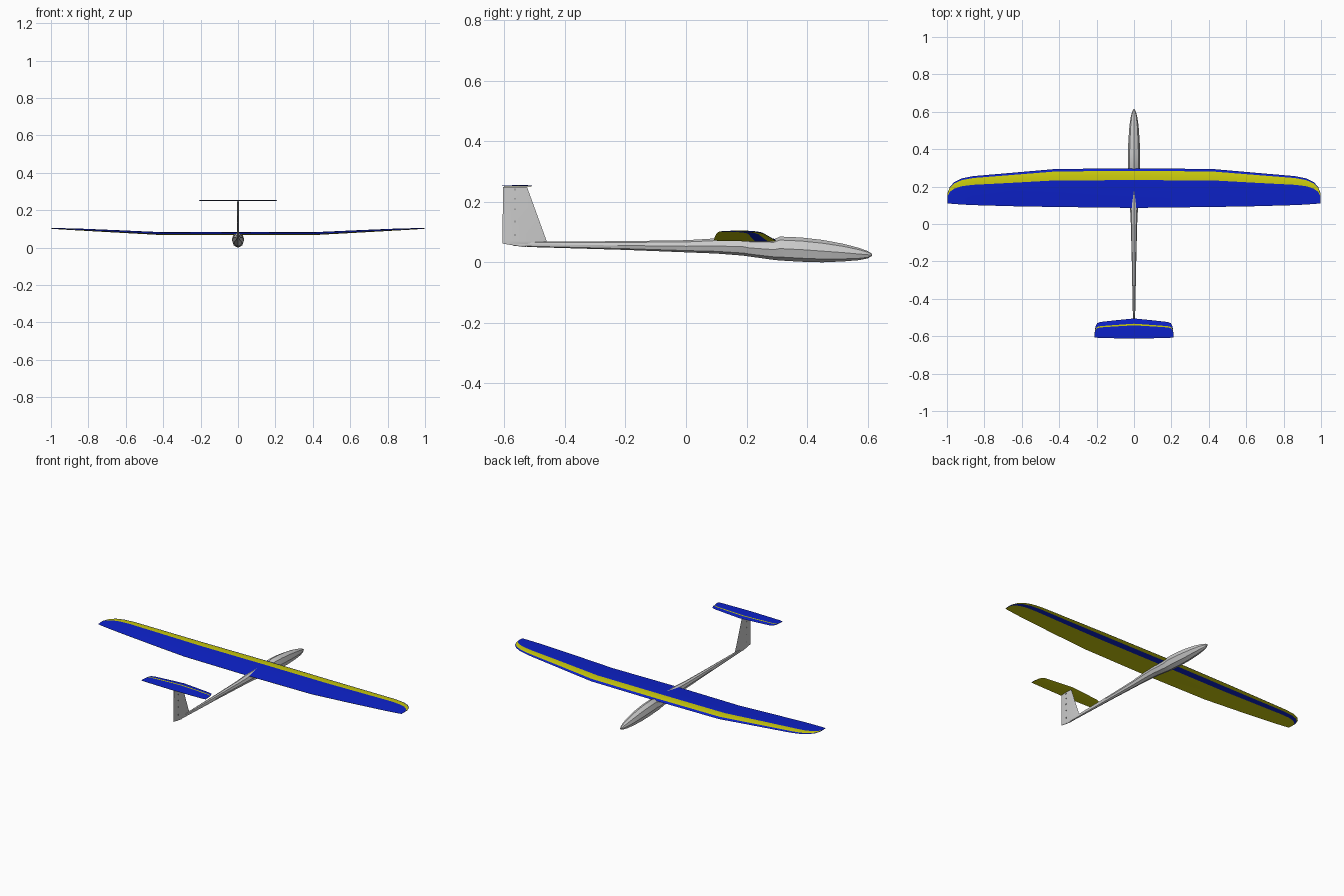
import bpy, bmesh, math

cube = bpy.data.objects.get("Cube")
if cube:
    bpy.data.objects.remove(cube, do_unlink=True)


def material(name, rgb):
    m = bpy.data.materials.new(name)
    m.use_nodes = True
    m.diffuse_color = (*rgb, 1)
    m.node_tree.nodes["Principled BSDF"].inputs["Base Color"].default_value = (*rgb, 1)
    return m


BLUE = material("blue film", (0.004, 0.016, 0.6))
YELLOW = material("yellow film", (0.6, 0.6, 0.004))
GREY = material("light grey shell", (0.6, 0.6, 0.6))
DARK = material("hinge grey", (0.2, 0.2, 0.2))


def loft(name, rings, mats, rule=lambda column: 0, smooth=30):
    """Skin closed rings of points; rule picks the material per column."""
    bm = bmesh.new()
    loops = [[bm.verts.new(p) for p in ring] for ring in rings]
    n = len(loops[0])
    for a, b in zip(loops, loops[1:]):
        for i in range(n):
            j = (i + 1) % n
            bm.faces.new((a[i], a[j], b[j], b[i])).material_index = rule(i)
    bm.faces.new(loops[0][::-1])
    bm.faces.new(loops[-1])
    bmesh.ops.recalc_face_normals(bm, faces=bm.faces)
    mesh = bpy.data.meshes.new(name)
    bm.to_mesh(mesh)
    bm.free()
    ob = bpy.data.objects.new(name, mesh)
    bpy.context.collection.objects.link(ob)
    for m in mats:
        mesh.materials.append(m)
    bpy.ops.object.select_all(action="DESELECT")
    ob.select_set(True)
    bpy.context.view_layer.objects.active = ob
    bpy.ops.object.shade_smooth_by_angle(angle=math.radians(smooth))
    return ob


def surface(name, stations, top, bottom, mats, rule):
    """Mirrored flying surface. Station: x, leading y, trailing y, z, thickness scale.
    top and bottom list (chord fraction, height)."""
    profile = top + bottom
    mirrored = [(-s[0], *s[1:]) for s in reversed(stations) if s[0] > 0]
    rings = [[(x, le + (te - le) * f, z + h * k) for f, h in profile]
             for x, le, te, z, k in mirrored + stations]
    return loft(name, rings, mats, rule)


# Main wing: flat centre panel, raised outer panels, rounded tips
wing_stations = [
    (0, 0.298, 0.086, 0.072, 1), (0.42, 0.294, 0.091, 0.072, 1),
    (0.65, 0.274, 0.095, 0.084, 0.85), (0.86, 0.256, 0.101, 0.095, 0.65),
    (0.92, 0.244, 0.104, 0.098, 0.5), (0.96, 0.225, 0.107, 0.100, 0.4),
    (0.985, 0.198, 0.109, 0.101, 0.3), (0.997, 0.165, 0.111, 0.102, 0.2)]
wing_top = [(0, 0), (0.025, 0.005), (0.065, 0.0075), (0.18, 0.011),
            (0.3, 0.0115), (0.5, 0.0095), (0.75, 0.005), (1, 0.0005)]
wing_bottom = [(1, -0.0005), (0.6, -0.002), (0.32, -0.004), (0.11, -0.004), (0.03, -0.0025)]


def wing_colour(i):
    if i < 7:
        return 1 if i in (2, 3) else 0
    return 0 if i == 10 else 1


surface("main_wing", wing_stations, wing_top, wing_bottom, [BLUE, YELLOW], wing_colour)

# Tailplane with a thin stripe
tail_stations = [
    (0, -0.505, -0.613, 0.252, 1), (0.1, -0.515, -0.611, 0.252, 1),
    (0.18, -0.524, -0.609, 0.252, 0.9), (0.198, -0.531, -0.608, 0.252, 0.8),
    (0.206, -0.548, -0.607, 0.252, 0.6), (0.211, -0.585, -0.607, 0.252, 0.4)]
tail_top = [(0, 0), (0.08, 0.002), (0.26, 0.003), (0.34, 0.003), (0.6, 0.0025), (1, 0.0005)]
tail_bottom = [(1, -0.0005), (0.5, -0.002), (0.1, -0.002)]
surface("tailplane", tail_stations, tail_top, tail_bottom, [BLUE, YELLOW],
        lambda i: 1 if i == 2 or i > 4 else 0)

# Fuselage: eight-sided pod tapering into the boom (y, half width, bottom, top)
sections = [
    (-0.57, 0.003, 0.054, 0.064), (-0.5, 0.006, 0.050, 0.068), (-0.2, 0.012, 0.041, 0.070),
    (0, 0.017, 0.033, 0.073), (0.1, 0.022, 0.029, 0.079), (0.19, 0.027, 0.022, 0.081),
    (0.21, 0.028, 0.019, 0.076), (0.29, 0.032, 0.008, 0.076), (0.31, 0.033, 0.006, 0.085),
    (0.38, 0.033, 0.002, 0.082), (0.45, 0.030, 0, 0.074), (0.52, 0.025, 0.003, 0.061),
    (0.57, 0.018, 0.007, 0.048), (0.6, 0.010, 0.013, 0.037), (0.614, 0.003, 0.021, 0.028)]


def ring(y, w, low, high):
    turns = [math.tau * i / 8 for i in range(8)]
    return [(w * math.sin(a), y, (low + high) / 2 + (high - low) / 2 * math.cos(a))
            for a in turns]


loft("fuselage", [ring(*s) for s in sections], [GREY])

# Fin and rudder: tapered blade (z, leading y, trailing y, half thickness)
fin_levels = [(0.051, -0.53, -0.54, 0.003), (0.062, -0.47, -0.606, 0.005),
              (0.07, -0.46, -0.606, 0.005), (0.249, -0.525, -0.604, 0.004)]
fin_rings = []
for z, le, te, t in fin_levels:
    mid = le + (te - le) * 0.4
    fin_rings.append([(0, le, z), (t, mid, z), (0.001, te, z), (-0.001, te, z), (-t, mid, z)])
loft("fin", fin_rings, [GREY])

# Rudder hinges
for n, z in enumerate((0.09, 0.135, 0.175, 0.21, 0.24)):
    bpy.ops.mesh.primitive_cube_add(size=1, location=(0, -0.565, z))
    hinge = bpy.context.object
    hinge.name = f"rudder_hinge_{n + 1}"
    hinge.scale = (0.009, 0.004, 0.006)
    hinge.data.materials.append(DARK)
